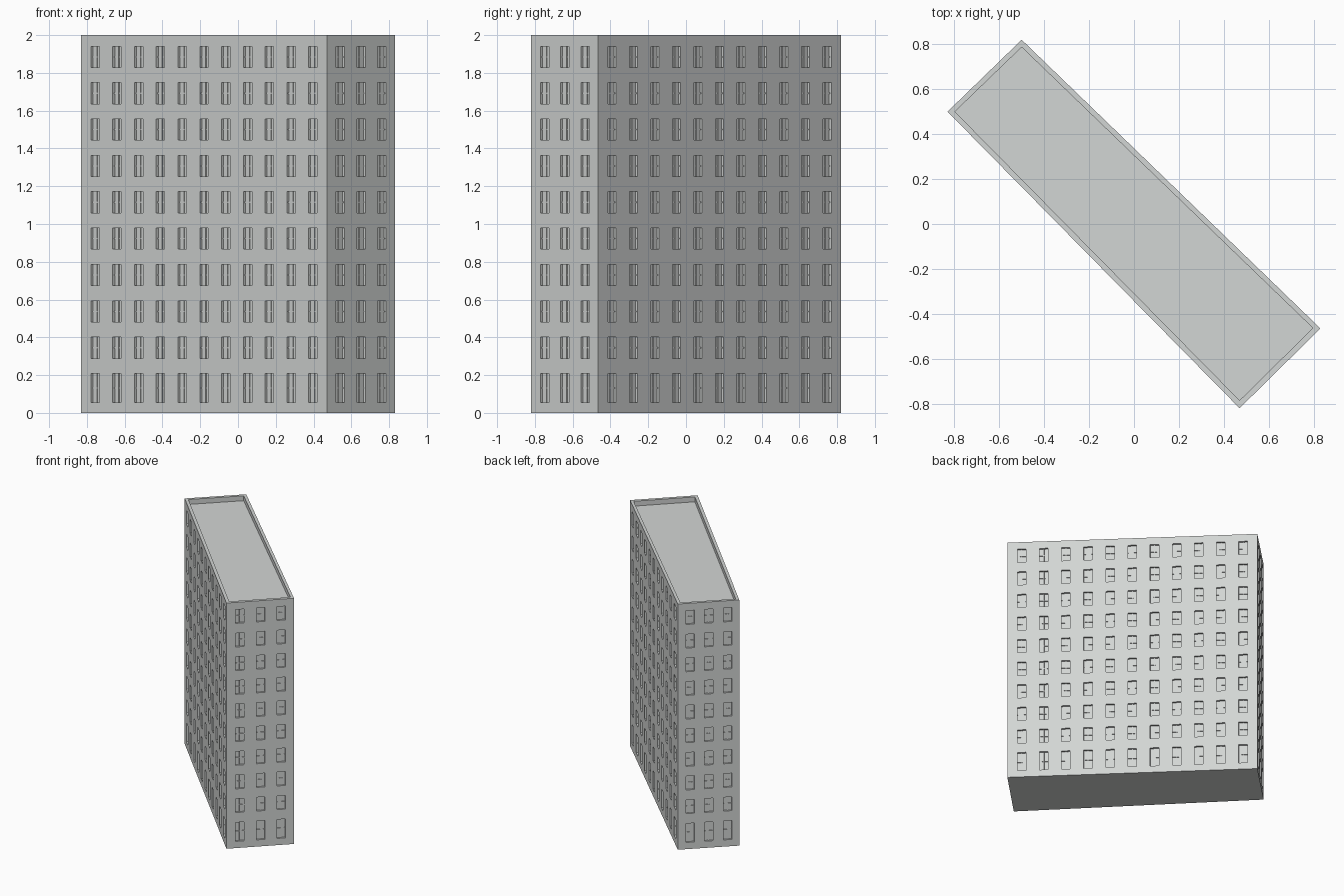
import bpy, bmesh
from mathutils import Vector, Matrix

if "Cube" in bpy.data.objects:
    bpy.data.objects.remove(bpy.data.objects["Cube"])

H = 2.0            # building height
ROOF = 1.96        # roof level behind the parapet
DEPTH = 0.015      # window recess
WIN_W = 0.064
OUTER = [(-0.83, 0.50), (0.47, -0.82), (0.83, -0.465), (-0.50, 0.82)]
INNER = [(-0.797, 0.50), (0.47, -0.785), (0.796, -0.463), (-0.50, 0.787)]

mat = bpy.data.materials.new("pale_concrete")
mat.diffuse_color = (0.65, 0.67, 0.66, 1)
mat.use_nodes = True
mat.node_tree.nodes["Principled BSDF"].inputs["Base Color"].default_value = mat.diffuse_color


def finish(bm, name):
    mesh = bpy.data.meshes.new(name)
    bm.to_mesh(mesh)
    bm.free()
    mesh.materials.append(mat)
    obj = bpy.data.objects.new(name, mesh)
    bpy.context.collection.objects.link(obj)
    return obj


def face(bm, pts):
    bm.faces.new([bm.verts.new(p) for p in pts])


def ring(bm, a, b):
    for i in range(len(a)):
        j = (i + 1) % len(a)
        face(bm, (a[i], a[j], b[j], b[i]))


# Floor rows: equal windows, with taller ones on the ground floor
rows = []
for i in range(10):
    top = 1.941 - 0.1925 * i
    rows.append((top - (0.154 if i == 9 else 0.112), top))
rows.reverse()
z_cuts = [0.0] + [z for r in rows for z in r] + [H]


def bar(bm, centre, along, out, size):
    rot = Matrix((along, out, Vector((0, 0, 1)))).transposed().to_4x4()
    scale = Matrix.Diagonal((*size, 1))
    bmesh.ops.create_cube(bm, size=1, matrix=Matrix.Translation(centre) @ rot @ scale)


def wall(name, a, b, count, first, last):
    a, b = Vector((*a, 0)), Vector((*b, 0))
    length = (b - a).length
    along = (b - a).normalized()
    out = Vector((along.y, -along.x, 0))
    u_cuts = [0.0]
    for k in range(count):
        c = length * (first + (last - first) * k / (count - 1))
        u_cuts += [c - WIN_W / 2, c + WIN_W / 2]
    u_cuts.append(length)
    walls, bars = bmesh.new(), bmesh.new()
    for i in range(len(u_cuts) - 1):
        for j in range(len(z_cuts) - 1):
            u0, u1, z0, z1 = u_cuts[i], u_cuts[i + 1], z_cuts[j], z_cuts[j + 1]
            quad = [a + along * u + Vector((0, 0, z))
                    for u, z in ((u0, z0), (u1, z0), (u1, z1), (u0, z1))]
            if i % 2 and j % 2:
                # Recessed window with a cross-shaped glazing bar
                back = [p - out * DEPTH for p in quad]
                ring(walls, quad, back)
                face(walls, back)
                mid = sum(back, Vector()) / 4 + out * 0.002
                bar(bars, mid, along, out, (0.006, 0.006, z1 - z0))
                bar(bars, mid, along, out, (u1 - u0, 0.005, 0.006))
            else:
                face(walls, quad)
    bmesh.ops.remove_doubles(walls, verts=walls.verts, dist=1e-5)
    finish(walls, name)
    finish(bars, name + "_window_bars")


# Four walls, counter-clockwise from the left corner
names = ["front_left_wall", "front_right_wall", "back_right_wall", "back_left_wall"]
for i, name in enumerate(names):
    spec = (11, 0.057, 0.943) if i % 2 == 0 else (3, 0.2, 0.81)
    wall(name, OUTER[i], OUTER[(i + 1) % 4], *spec)

# Parapet rim, sunken roof and underside
bm = bmesh.new()
rim = [(x, y, H) for x, y in OUTER]
lip = [(x, y, H) for x, y in INNER]
deck = [(x, y, ROOF) for x, y in INNER]
ring(bm, rim, lip)
ring(bm, lip, deck)
face(bm, deck)
face(bm, [(x, y, 0) for x, y in reversed(OUTER)])
bmesh.ops.remove_doubles(bm, verts=bm.verts, dist=1e-5)
finish(bm, "roof_and_base")
